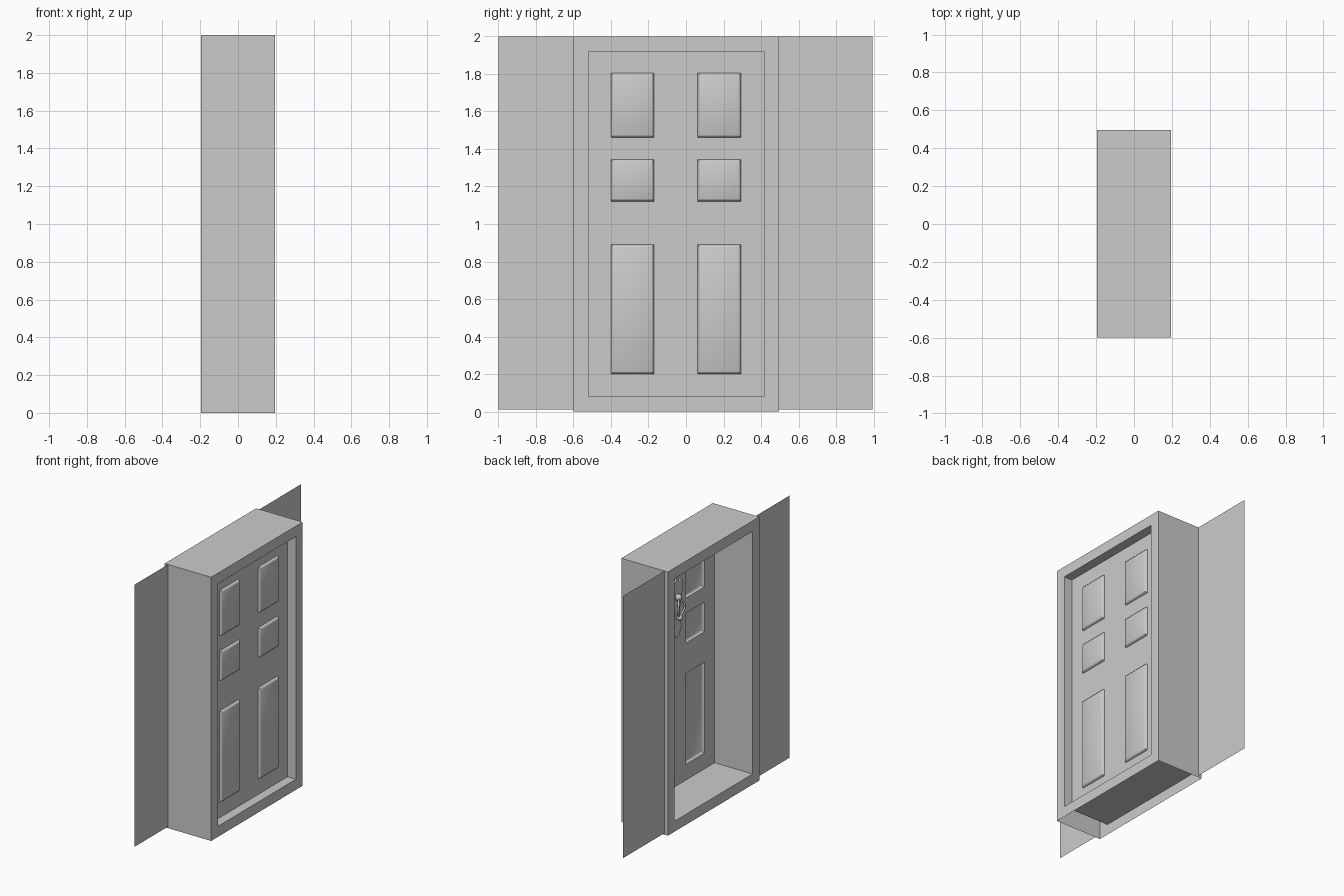
import bpy, bmesh, math
from mathutils import Vector

if "Cube" in bpy.data.objects:
    bpy.data.objects.remove(bpy.data.objects["Cube"])

XF, XB = 0.195, -0.195        # front and back of the door frame
Y0, Y1, H = -0.6, 0.496, 2.0  # frame width and height
JAMB, DOOR_X = 0.08, 0.124
MID = (Y0 + Y1) / 2


def finish(name, bm, smooth=False):
    mesh = bpy.data.meshes.new(name)
    bm.to_mesh(mesh)
    bm.free()
    obj = bpy.data.objects.new(name, mesh)
    bpy.context.collection.objects.link(obj)
    if smooth:
        bpy.context.view_layer.objects.active = obj
        obj.select_set(True)
        bpy.ops.object.shade_smooth_by_angle(angle=math.radians(35))
        obj.select_set(False)
    return obj


def ring(bm, x, inset):
    a, b = Y0 + inset, Y1 - inset
    return [bm.verts.new((x, y, z)) for y, z in
            ((a, inset), (b, inset), (b, H - inset), (a, H - inset))]


# Hollow frame: front and back rims, inner tunnel, outer shell open below
bm = bmesh.new()
fo, fi = ring(bm, XF, 0), ring(bm, XF, JAMB)
bi, bo = ring(bm, XB, JAMB), ring(bm, XB, 0)
for p, q, sides in ((fo, fi, range(4)), (fi, bi, range(4)),
                    (bi, bo, range(4)), (bo, fo, range(1, 4))):
    for i in sides:
        j = (i + 1) % 4
        bm.faces.new((p[i], p[j], q[j], q[i]))
finish("door_frame", bm)

# Thin door sheet with six raised panels
ys = [Y0 + JAMB, -0.40, -0.17, 0.062, 0.294, Y1 - JAMB]
zs = [JAMB, 0.20, 0.89, 1.12, 1.345, 1.46, 1.805, H - JAMB]
bm = bmesh.new()
grid = [[bm.verts.new((DOOR_X, y, z)) for z in zs] for y in ys]
panels = []
for i in range(len(ys) - 1):
    for k in range(len(zs) - 1):
        f = bm.faces.new((grid[i][k], grid[i + 1][k],
                          grid[i + 1][k + 1], grid[i][k + 1]))
        if i % 2 and k % 2:
            panels.append(f)
bm.normal_update()
for thick, depth in ((0.003, 0.007), (0.006, 0.007), (0.011, 0.004)):
    bmesh.ops.inset_individual(bm, faces=panels, thickness=thick, depth=depth)
finish("door_panel_sheet", bm, True)

# Side walls, single sheets near the back of the frame
for name, a, b in (("left_wall", -1.0, Y0), ("right_wall", Y1, 0.994)):
    bm = bmesh.new()
    bm.faces.new([bm.verts.new((-0.167, y, z)) for y, z in
                  ((a, 0.012), (b, 0.012), (b, H), (a, H))])
    finish(name, bm)

# Ornate knocker plate on the back of the door, mirrored half outline
half = [(0.0, 1.21), (0.03, 1.23), (0.055, 1.28), (0.04, 1.33), (0.025, 1.40),
        (0.045, 1.46), (0.06, 1.53), (0.075, 1.60), (0.055, 1.64),
        (0.025, 1.63), (0.0, 1.66)]
outline = half + [(-y, z) for y, z in half[-2:0:-1]]
bm = bmesh.new()
face = bm.faces.new([bm.verts.new((DOOR_X - 0.001, MID + y, z)) for y, z in outline])
ext = bmesh.ops.extrude_face_region(bm, geom=[face])["geom"]
moved = [v for v in ext if isinstance(v, bmesh.types.BMVert)]
bmesh.ops.translate(bm, verts=moved, vec=(-0.012, 0, 0))
bmesh.ops.recalc_face_normals(bm, faces=bm.faces)
finish("knocker_plate", bm)

# Hinge boss and striker knob
for name, z, r, out in (("knocker_boss", 1.52, 0.024, 0.025),
                        ("knocker_striker", 1.37, 0.022, 0.035)):
    bm = bmesh.new()
    bmesh.ops.create_uvsphere(bm, u_segments=16, v_segments=10, radius=r)
    bmesh.ops.translate(bm, verts=bm.verts, vec=(DOOR_X - out, MID, z))
    finish(name, bm, True)

# Swinging handle: two bowed arms from boss to striker
for side, name in ((-1, "knocker_arm_left"), (1, "knocker_arm_right")):
    curve = bpy.data.curves.new(name, "CURVE")
    curve.dimensions = "3D"
    curve.bevel_depth, curve.bevel_resolution = 0.008, 2
    sp = curve.splines.new("POLY")
    sp.points.add(10)
    for n, p in enumerate(sp.points):
        t = n / 10
        s = math.sin(math.pi * t)
        p.co = (DOOR_X - 0.03 - 0.02 * s, MID + side * 0.04 * s, 1.52 - 0.15 * t, 1)
    curve.use_fill_caps = True
    bpy.context.collection.objects.link(bpy.data.objects.new(name, curve))
